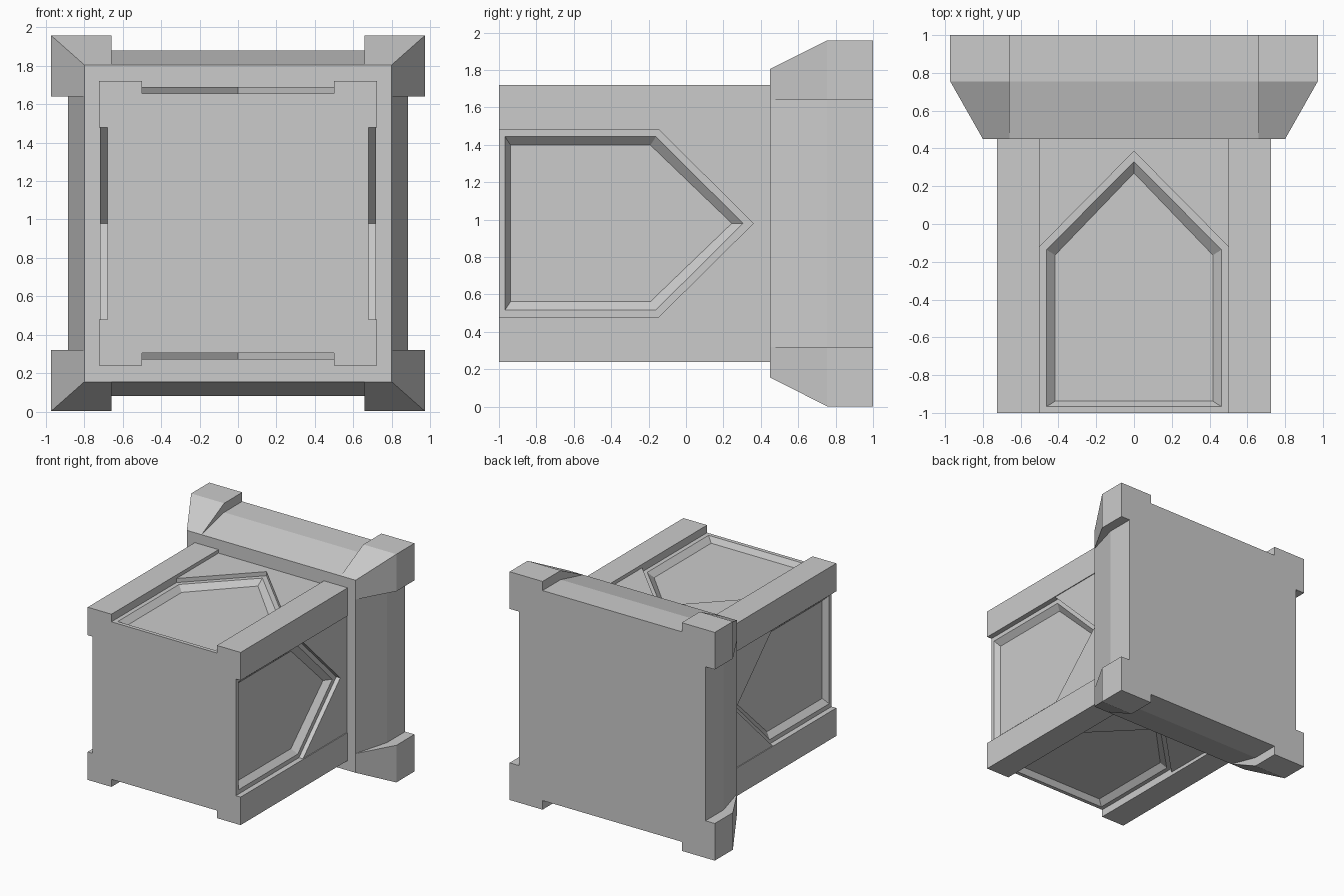
import bpy, bmesh

cube = bpy.data.objects.get("Cube")
if cube:
    bpy.data.objects.remove(cube, do_unlink=True)

MID_Z = 0.98

grey = bpy.data.materials.new("plain grey")
grey.use_nodes = True
colour = (0.6, 0.6, 0.6, 1)
grey.diffuse_color = colour
grey.node_tree.nodes["Principled BSDF"].inputs["Base Color"].default_value = colour


def finish(name, bm):
    """Weld the faces, fix normals and make a flat shaded object."""
    bmesh.ops.remove_doubles(bm, verts=bm.verts, dist=0.0005)
    bmesh.ops.recalc_face_normals(bm, faces=bm.faces)
    mesh = bpy.data.meshes.new(name)
    bm.to_mesh(mesh)
    bm.free()
    mesh.materials.append(grey)
    obj = bpy.data.objects.new(name, mesh)
    obj.location.z = MID_Z
    bpy.context.collection.objects.link(obj)
    return obj


def turn(k, u, h):
    """Quarter turns about the y axis: top, right, bottom, left."""
    return [(u, h), (h, -u), (-u, -h), (-h, u)][k]


def bridge(bm, a, b):
    for i in range(len(a)):
        j = (i + 1) % len(a)
        bm.faces.new((a[i], a[j], b[j], b[i]))


# Body: four sides with rails and a stepped pointed recess
def build_body():
    bm = bmesh.new()
    front, back, slot = -1.0, 0.5, 0.5
    front_outline, back_outline = [], []

    for k in range(4):
        upright = k % 2 == 0
        half = 0.725 if upright else 0.74
        rail, plate, ledge = (0.74, 0.71, 0.675) if upright else (0.725, 0.718, 0.68)
        floor = ledge - 0.045
        shift = 0 if upright else -0.025

        def vert(u, y, h):
            x, z = turn(k, u, h)
            return bm.verts.new((x, y, z))

        def face(points):
            bm.faces.new([vert(*p) for p in points])

        def arch(w, start, shoulder, tip, h):
            s, t = shoulder + shift, tip + shift
            return [vert(*p) for p in ((-w, start, h), (w, start, h), (w, s, h),
                                       (0, t, h), (-w, s, h))]

        shoulder, tip = -0.12 + shift, 0.385 + shift
        # Ledge, sloping wall and floor of the recess
        outer = arch(slot, front, -0.12, 0.385, ledge)
        inner = arch(0.463, -0.967, -0.136, 0.33, ledge)
        base = arch(0.418, -0.938, -0.165, 0.27, floor)
        bridge(bm, outer, inner)
        bridge(bm, inner, base)
        bm.faces.new(base)

        for s in (-1, 1):
            u = s * slot
            # Rail top, rail inner wall, pointed step and plate half
            face([(u, front, rail), (s * half, front, rail),
                  (s * half, back, rail), (u, back, rail)])
            face([(u, front, rail), (u, front, ledge), (u, shoulder, ledge),
                  (u, shoulder, plate), (u, back, plate), (u, back, rail)])
            face([(u, shoulder, ledge), (0, tip, ledge),
                  (0, tip, plate), (u, shoulder, plate)])
            face([(u, shoulder, plate), (0, tip, plate),
                  (0, back, plate), (u, back, plate)])

        front_outline += [vert(u, front, h) for u, h in (
            (-half, rail), (-slot, rail), (-slot, ledge), (slot, ledge), (slot, rail))]
        back_outline += [vert(u, back, h) for u, h in (
            (-half, rail), (-slot, rail), (-slot, plate), (0, plate),
            (slot, plate), (slot, rail))]

    bm.faces.new(front_outline)
    bm.faces.new(back_outline)
    return finish("body", bm)


# Base block: tapered slab with four raised corner blocks
def build_base():
    bm = bmesh.new()
    inner = 0.66

    def ring(y, mid_x, mid_z, corner_x, corner_z):
        verts = []
        for k in range(4):
            mid, side = (mid_z, mid_x) if k % 2 == 0 else (mid_x, mid_z)
            tall, wide = (corner_z, corner_x) if k % 2 == 0 else (corner_x, corner_z)
            for u, h in ((-wide, tall), (-inner, tall), (-inner, mid),
                         (inner, mid), (inner, tall)):
                x, z = turn(k, u, h)
                verts.append(bm.verts.new((x, y, z)))
        return verts

    near = ring(0.45, 0.8, 0.825, 0.8, 0.825)
    shoulder = ring(0.755, 0.885, 0.9, 0.973, 0.978)
    far = ring(1.0, 0.885, 0.9, 0.973, 0.978)
    bridge(bm, near, shoulder)
    bridge(bm, shoulder, far)
    bm.faces.new(near)
    bm.faces.new(far)
    return finish("base_block", bm)


build_body()
build_base()
